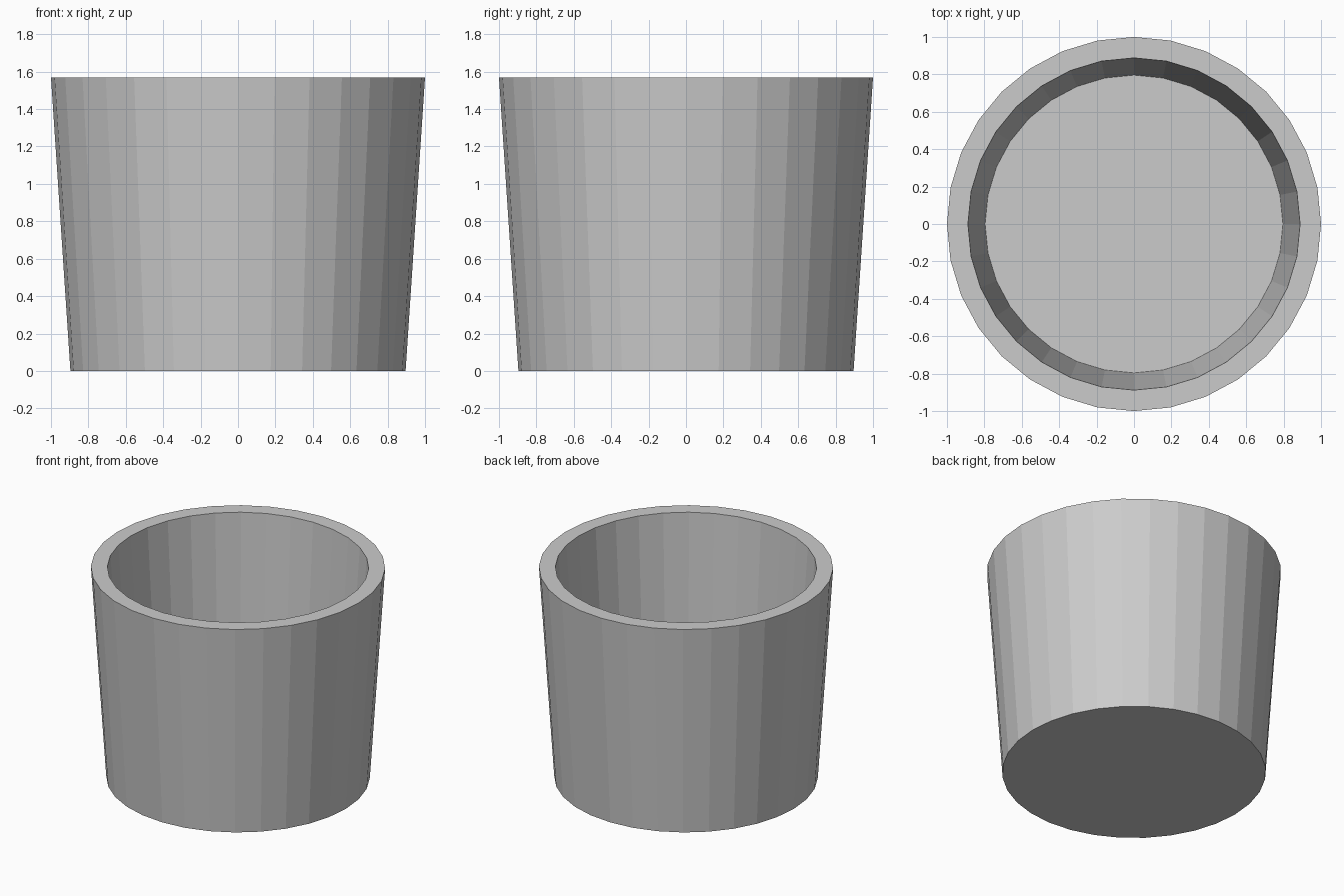
import bpy, bmesh
from math import cos, sin, pi

if "Cube" in bpy.data.objects:
    bpy.data.objects.remove(bpy.data.objects["Cube"])

SIDES = 32
# Radius and height: outer base, outer rim, inner rim, inner floor
PROFILE = [(0.896, 0.0), (1.0, 1.57), (0.888, 1.57), (0.796, 0.18)]

bm = bmesh.new()
rings = [[bm.verts.new((r * cos(2 * pi * i / SIDES), r * sin(2 * pi * i / SIDES), z))
          for i in range(SIDES)] for r, z in PROFILE]

# Outer wall, rim and inner wall
for low, high in zip(rings, rings[1:]):
    for i in range(SIDES):
        j = (i + 1) % SIDES
        bm.faces.new((low[i], low[j], high[j], high[i]))

# Underside and inner floor
bm.faces.new(rings[0][::-1])
bm.faces.new(rings[-1])

mesh = bpy.data.meshes.new("tapered_pot")
bm.to_mesh(mesh)
bm.free()
pot = bpy.data.objects.new("tapered_pot", mesh)
bpy.context.collection.objects.link(pot)
